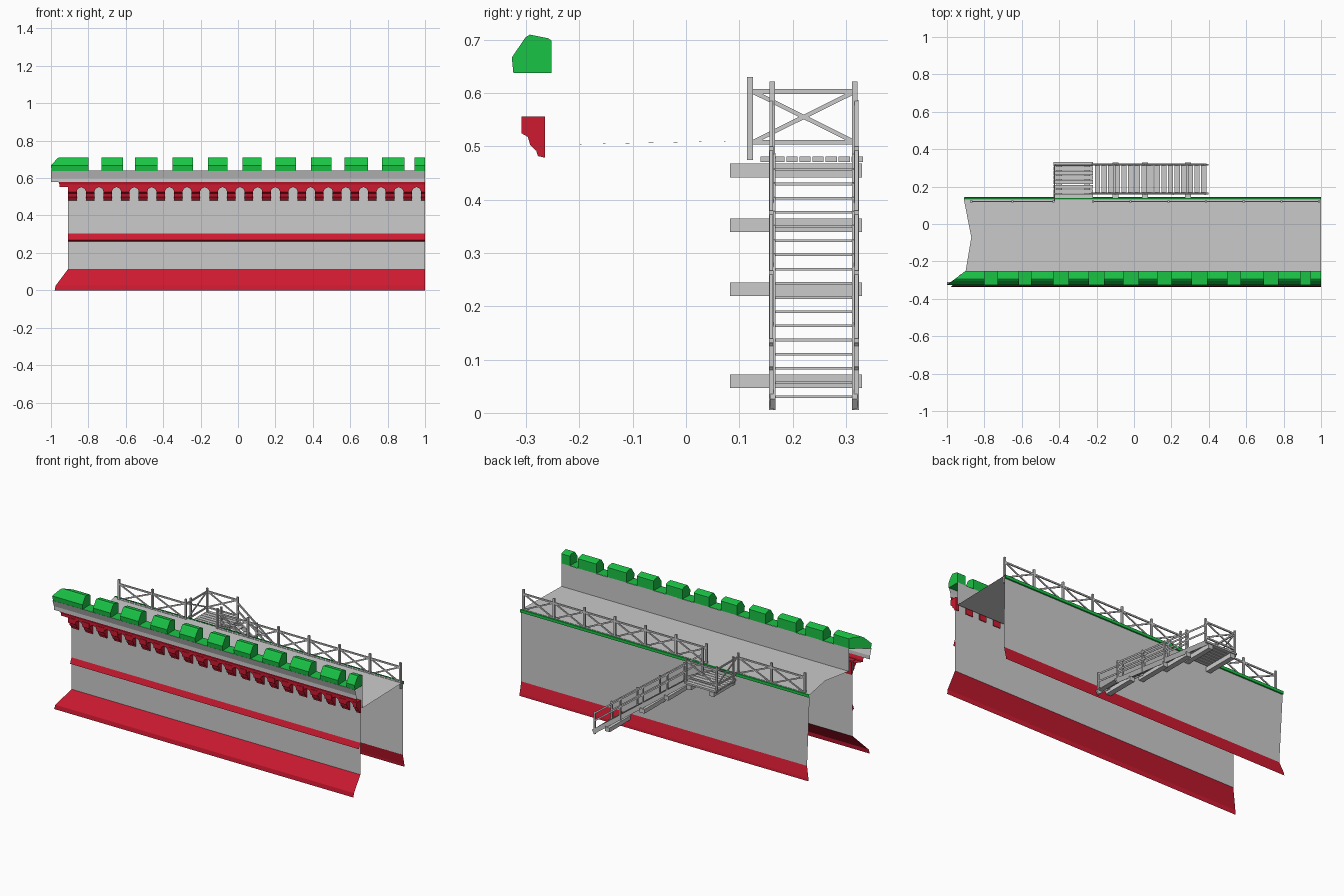
import bpy, bmesh
from mathutils import Vector

if "Cube" in bpy.data.objects:
    bpy.data.objects.remove(bpy.data.objects["Cube"])


def material(name, col):
    m = bpy.data.materials.new(name)
    m.diffuse_color = col
    m.use_nodes = True
    m.node_tree.nodes["Principled BSDF"].inputs["Base Color"].default_value = m.diffuse_color
    return m


RED = material("red", (0.62, 0.01, 0.03, 1))
GREEN = material("green", (0.01, 0.55, 0.06, 1))


def finish(name, bm, mat=None, normals=False):
    if normals:
        bmesh.ops.recalc_face_normals(bm, faces=bm.faces[:])
    me = bpy.data.meshes.new(name)
    bm.to_mesh(me)
    bm.free()
    ob = bpy.data.objects.new(name, me)
    bpy.context.collection.objects.link(ob)
    if mat:
        me.materials.append(mat)
    return ob


def strip(name, pts, mat=None, x1=1.0):
    """Sheet: profile points (left x, y, z) swept along x to x1; listed bottom to top on the front."""
    bm = bmesh.new()
    l = [bm.verts.new(p) for p in pts]
    r = [bm.verts.new((x1, p[1], p[2])) for p in pts]
    for i in range(len(pts) - 1):
        bm.faces.new((l[i], r[i], r[i + 1], l[i + 1]))
    return finish(name, bm, mat)


def prism(bm, prof, left, right):
    """Closed solid from a (y, z) profile; left and right give x for each y."""
    a = [bm.verts.new((left(y), y, z)) for y, z in prof]
    b = [bm.verts.new((right(y), y, z)) for y, z in prof]
    n = len(prof)
    bm.faces.new(a)
    bm.faces.new(b[::-1])
    for i in range(n):
        bm.faces.new((a[i], b[i], b[(i + 1) % n], a[(i + 1) % n]))


def bar(bm, a, b, w=0.01, h=0.01):
    """Timber of section w x h between two points."""
    a, b = Vector(a), Vector(b)
    d = (b - a).normalized()
    ref = Vector((0, 0, 1)) if abs(d.z) < 0.95 else Vector((0, 1, 0))
    s = d.cross(ref).normalized()
    u = s.cross(d)
    vs = [[bm.verts.new(p + s * (i * w / 2) + u * (j * h / 2))
           for i, j in ((-1, -1), (1, -1), (1, 1), (-1, 1))] for p in (a, b)]
    bm.faces.new(vs[0][::-1])
    bm.faces.new(vs[1])
    for i in range(4):
        k = (i + 1) % 4
        bm.faces.new((vs[0][i], vs[0][k], vs[1][k], vs[1][i]))


def mitre(y):
    return -0.90 + (y + 0.25) * 1.3


# Front wall with sloped foot and string course
strip("front_wall", [(-.91, -.271, .11), (-.91, -.271, .56)])
strip("front_foot", [(-.98, -.337, 0), (-.975, -.333, .025), (-.91, -.272, .112)], RED)
strip("string_course", [(-.91, -.272, .262), (-.91, -.287, .27), (-.91, -.273, .303)], RED)

# Parapet shell
strip("parapet_front", [(-1, -.311, .578), (-1, -.311, .60), (-1, -.324, .64)])
strip("parapet_inside", [(-.90, -.252, .64), (-.90, -.252, .503)])
strip("crenel_sills", [(-1, -.325, .639), (-.90, -.252, .641)], GREEN)

# Merlons, the left one mitred at the corner
spans = [(-.73, -.615), (-.55, -.43), (-.35, -.24), (-.16, -.055), (.025, .125),
         (.2, .31), (.39, .5), (.57, .695), (.77, .89), (.945, 1)]
prof = [(-.252, .638), (-.252, .698), (-.258, .703), (-.293, .71),
        (-.301, .705), (-.327, .667), (-.324, .638)]
bm = bmesh.new()
prism(bm, prof, mitre, lambda y: -.80)
for a, b in spans:
    prism(bm, prof, lambda y: a, lambda y: b)
finish("merlons", bm, GREEN, True)

# Moulding over the corbels
strip("corbel_moulding", [(-.93, -.271, .553), (-.955, -.306, .553),
                          (-.955, -.306, .565), (-.96, -.311, .58)], RED)

# Corbels with small pointed arches between them
corbel = [(-.265, .556), (-.309, .556), (-.309, .525), (-.297, .518), (-.292, .502),
          (-.281, .492), (-.278, .482), (-.265, .479)]
pitch, half, count = 0.0943, 0.023, 21
bm = bmesh.new()
for i in range(count):
    c = -.885 + i * pitch
    prism(bm, corbel, lambda y: c - half, lambda y: min(1, c + half))
    if i < count - 1:
        l, r, m = c + half, c + pitch - half, c + pitch / 2
        arch = [(l, .53), (l + .006, .543), (m, .552), (r - .006, .543), (r, .53)]
        f = [bm.verts.new((x, -.307, z)) for x, z in arch]
        k = [bm.verts.new((x, -.268, z)) for x, z in arch]
        t = [bm.verts.new((x, -.307, .556)) for x, z in arch]
        for j in range(4):
            bm.faces.new((f[j], f[j + 1], t[j + 1], t[j]))
            bm.faces.new((f[j], k[j], k[j + 1], f[j + 1]))
finish("corbels", bm, RED, True)

# Wall walk with notched left edge
bm = bmesh.new()
bm.faces.new([bm.verts.new(p) for p in ((-.90, -.252, .503), (1, -.252, .503),
              (1, .132, .511), (-.91, .132, .511), (-.87, -.07, .507))])
finish("wall_walk", bm)

# Back wall with foot and green edge
strip("back_wall", [(-.91, .132, .50), (-.89, .128, .078)])
strip("back_foot", [(-.89, .128, .08), (-.91, .143, .015), (-.91, .145, 0)], RED)
strip("back_edge", [(-.91, .130, .514), (-.91, .139, .514), (-.91, .139, .497), (-.91, .130, .495)], GREEN)


def fence_bay(bm, a, b, lo=.508, hi=.603):
    """Two rails and a cross brace between two (x, y) points."""
    A, B = (lambda z: (*a, z)), (lambda z: (*b, z))
    bar(bm, A(hi), B(hi), .007, .009)
    bar(bm, A(lo), B(lo), .007, .009)
    bar(bm, A(lo), B(hi), .005, .008)
    bar(bm, A(hi), B(lo), .005, .008)


# Railing along the back edge, open at the landing
bm = bmesh.new()
for start, end, n in ((.99, -.22, 6), (-.43, -.87, 2)):
    xs = [start + (end - start) * i / n for i in range(n + 1)]
    for x in xs:
        bar(bm, (x, .12, .475), (x, .12, .63), .011, .011)
    for p, q in zip(xs, xs[1:]):
        fence_bay(bm, (p, .12), (q, .12))
finish("back_railing", bm, None, True)

# Landing: boards, beams, posts and railing
bm = bmesh.new()
for i in range(8):
    y = .150 + i * .0245
    bar(bm, (-.43, y, .476), (-.22, y, .476), .021, .01)
for x in (-.40, -.25):
    bar(bm, (x, .083, .455), (x, .33, .455), .03, .026)
finish("landing_deck", bm, None, True)
bm = bmesh.new()
for x in (-.425, -.225):
    for y in (.162, .317):
        bar(bm, (x, y, .465), (x, y, .622), .01, .01)
fence_bay(bm, (-.425, .317), (-.225, .317))
fence_bay(bm, (-.425, .125), (-.425, .317))
finish("landing_railing", bm, None, True)


def stair_z(x):
    return .475 - (x + .22) * .75


# Stair: treads, stringers and supporting beams
bm = bmesh.new()
for i in range(17):
    x = -.195 + i * .0355
    bar(bm, (x, .165, stair_z(x)), (x, .315, stair_z(x)), .028, .005)
finish("stair_treads", bm, None, True)
bm = bmesh.new()
for y in (.163, .317):
    bar(bm, (-.23, y, stair_z(-.23) - .005), (.39, y, stair_z(.39) - .002), .01, .026)
finish("stair_stringers", bm, None, True)
bm = bmesh.new()
for x in (-.10, .06, .29):
    z = stair_z(x) - .033
    bar(bm, (x, .083, z), (x, .33, z), .032, .025)
finish("stair_beams", bm, None, True)

# Stair handrails on both sides
bm = bmesh.new()
for y in (.160, .320):
    for x in (-.10, .06, .21, .38):
        bar(bm, (x, y, stair_z(x) - .02), (x, y, stair_z(x) + .115), .009, .009)
    for up in (.06, .105):
        bar(bm, (-.225, y, stair_z(-.225) + up), (.385, y, stair_z(.385) + up), .007, .009)
finish("stair_handrails", bm, None, True)
